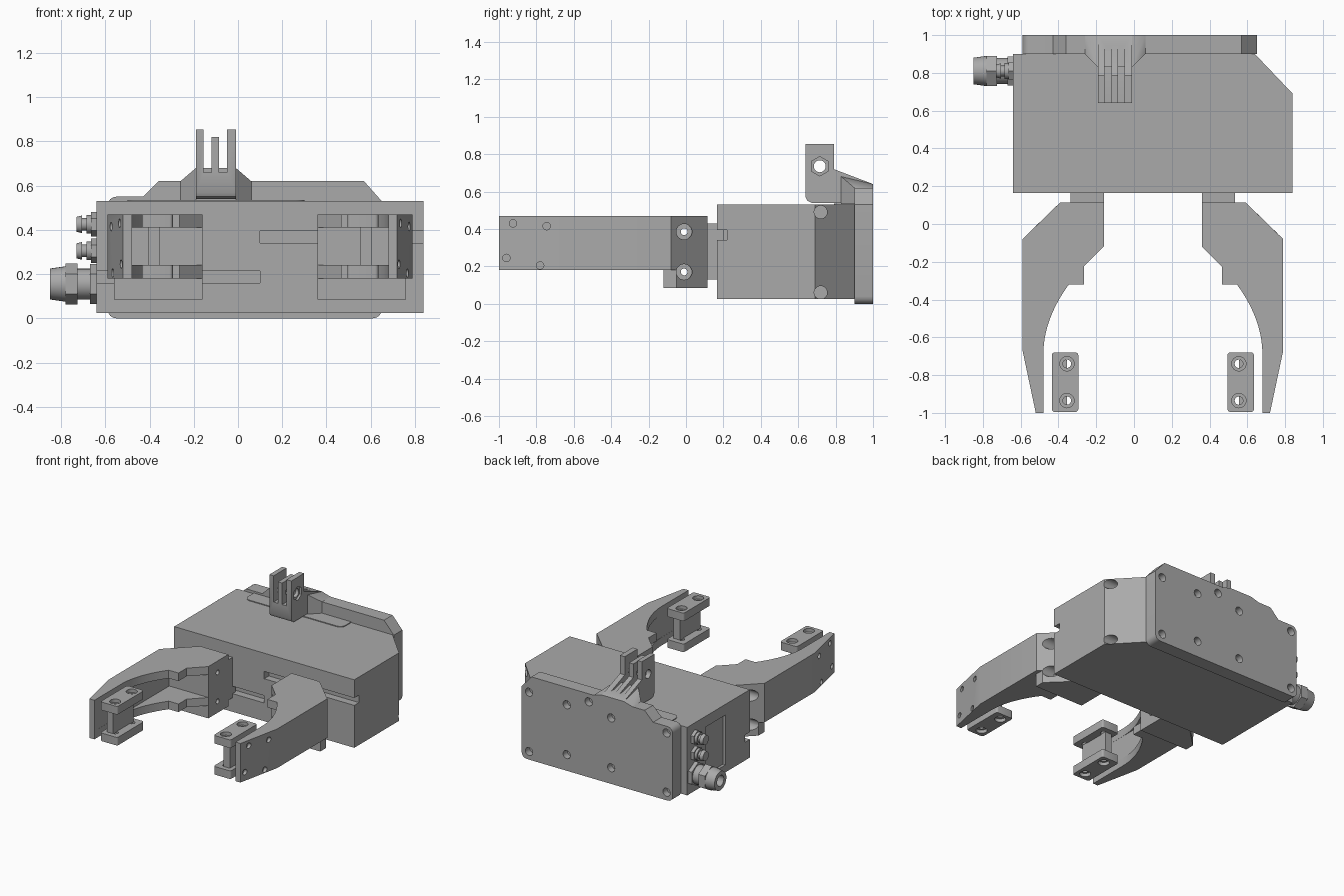
import bpy, bmesh, math
from mathutils import Vector, Matrix

if "Cube" in bpy.data.objects:
    bpy.data.objects.remove(bpy.data.objects["Cube"], do_unlink=True)

grey = bpy.data.materials.new("machine grey")
grey.use_nodes = True
grey.diffuse_color = (0.4, 0.4, 0.4, 1)
grey.node_tree.nodes["Principled BSDF"].inputs["Base Color"].default_value = (0.4, 0.4, 0.4, 1)


def finish(name, bm):
    bmesh.ops.recalc_face_normals(bm, faces=bm.faces)
    mesh = bpy.data.meshes.new(name)
    bm.to_mesh(mesh)
    bm.free()
    mesh.materials.append(grey)
    ob = bpy.data.objects.new(name, mesh)
    bpy.context.collection.objects.link(ob)
    return ob


def prism(name, pts, lo, hi, axis="z"):
    """Extrude a flat outline along an axis."""
    place = {"x": lambda a, b, h: (h, a, b),
             "y": lambda a, b, h: (a, h, b),
             "z": lambda a, b, h: (a, b, h)}[axis]
    bm = bmesh.new()
    low = [bm.verts.new(place(a, b, lo)) for a, b in pts]
    high = [bm.verts.new(place(a, b, hi)) for a, b in pts]
    bm.faces.new(low)
    bm.faces.new(high)
    for i in range(len(pts)):
        j = (i + 1) % len(pts)
        bm.faces.new((low[i], low[j], high[j], high[i]))
    return finish(name, bm)


def box(name, x, y, z):
    return prism(name, [(x[0], y[0]), (x[1], y[0]), (x[1], y[1]), (x[0], y[1])], *z)


def rod(name, start, end, r, sides=24, r2=None):
    a, b = Vector(start), Vector(end)
    turn = (b - a).to_track_quat("Z", "Y").to_matrix().to_4x4()
    bm = bmesh.new()
    bmesh.ops.create_cone(bm, cap_ends=True, segments=sides, radius1=r,
                          radius2=r if r2 is None else r2, depth=(b - a).length,
                          matrix=Matrix.Translation((a + b) / 2) @ turn)
    return finish(name, bm)


def activate(ob):
    bpy.ops.object.select_all(action="DESELECT")
    ob.select_set(True)
    bpy.context.view_layer.objects.active = ob


def cut(ob, *cutters):
    for c in cutters:
        activate(ob)
        m = ob.modifiers.new("cut", "BOOLEAN")
        m.operation, m.solver, m.object = "DIFFERENCE", "EXACT", c
        bpy.ops.object.modifier_apply(modifier=m.name)
        bpy.data.objects.remove(c, do_unlink=True)


def round_edges(ob, width, direction, test=lambda p: True):
    """Round the edges that run along one direction."""
    bm = bmesh.new()
    bm.from_mesh(ob.data)
    d = Vector(direction)
    edges = [e for e in bm.edges
             if abs((e.verts[1].co - e.verts[0].co).normalized().dot(d)) > 0.99
             and test((e.verts[0].co + e.verts[1].co) / 2)]
    bmesh.ops.bevel(bm, geom=edges, offset=width, segments=4, profile=0.5, affect="EDGES")
    bm.to_mesh(ob.data)
    bm.free()


def mirrored(ob, name):
    """Copy a jaw part to the other side of the jaw centre at x = 0.1."""
    mesh = ob.data.copy()
    mesh.transform(Matrix.Translation((0.2, 0, 0)) @ Matrix.Scale(-1, 4, (1, 0, 0)))
    mesh.flip_normals()
    other = bpy.data.objects.new(name, mesh)
    bpy.context.collection.objects.link(other)


# Housing with a chamfered corner, rack slots, side recess and screw holes
housing = prism("housing", [(-0.64, 0.165), (0.84, 0.165), (0.84, 0.69), (0.64, 0.9), (-0.64, 0.9)],
                0.025, 0.53)
cut(housing,
    box("cutter", (-0.7, 0.1), (0.1, 0.22), (0.16, 0.215)),
    box("cutter", (0.1, 0.9), (0.1, 0.22), (0.34, 0.395)),
    box("cutter", (-0.7, -0.62), (0.45, 0.68), (0.08, 0.45)),
    *[rod("cutter", (0.72, 0.72, z), (0.95, 0.72, z), 0.035) for z in (0.06, 0.49)])

# Back plate with stepped top edge and recessed holes
plate = prism("back_plate", [(-0.59, 0), (0.65, 0), (0.65, 0.53), (0.57, 0.62),
                             (-0.36, 0.62), (-0.43, 0.55), (-0.59, 0.55)], 0.9, 1.0, "y")
round_edges(plate, 0.04, (0, 1, 0), lambda p: p.z < 0.1 or p.x < -0.5)
holes = [(x, z) for x in (-0.54, 0.59) for z in (0.06, 0.5)]
holes += [(x, z) for x in (-0.085, 0.28) for z in (0.12, 0.49)] + [(0.1, 0.56)]
cut(plate, *[rod("cutter", (x, 0.95, z), (x, 1.05, z), 0.03) for x, z in holes])
tongue = box("top_tongue", (-0.5, 0.3), (0.79, 0.91), (0.52, 0.536))
round_edges(tongue, 0.04, (0, 0, 1), lambda p: p.y < 0.85)

# Three-pronged mount on top
mount = prism("mount_bracket", [(0.64, 0.57), (0.65, 0.55), (0.67, 0.54), (1, 0.54), (1, 0.64),
                                (0.79, 0.72), (0.79, 0.855), (0.64, 0.855)], -0.19, -0.01, "x")
cut(mount,
    box("cutter", (-0.155, -0.12), (0.6, 1.1), (0.66, 1)),
    box("cutter", (-0.085, -0.05), (0.6, 1.1), (0.66, 1)),
    box("cutter", (-0.13, -0.075), (0.6, 0.8), (0.82, 1)),
    rod("cutter", (-0.3, 0.715, 0.735), (0.1, 0.715, 0.735), 0.032),
    rod("cutter", (-0.025, 0.715, 0.735), (0.1, 0.715, 0.735), 0.052, 6))

# Flared foot joining the mount to the plate
bm = bmesh.new()
for side in (-1, 1):
    for w, y, z in ((0.16, 0.9, 0.53), (0.16, 0.9, 0.62), (0.09, 0.83, 0.53), (0.09, 0.83, 0.68),
                    (0.16, 1, 0.53), (0.16, 1, 0.62), (0.09, 1, 0.64)):
        bm.verts.new((-0.1 + side * w, y, z))
bmesh.ops.convex_hull(bm, input=bm.verts)
finish("mount_foot", bm)

# Finger: outline with a curved inner edge, hollowed between two flanges
curve = [(-0.48 + 0.135 * (i / 10) ** 2, -0.69 + 0.037 * i) for i in range(10, -1, -1)]
finger = prism("right_finger", [(-0.39, 0.115), (-0.16, 0.115), (-0.16, -0.12), (-0.265, -0.225),
                                (-0.265, -0.32)] + curve +
               [(-0.48, -1), (-0.52, -1), (-0.59, -0.67), (-0.59, -0.08)], 0.18, 0.47)
base = prism("right_finger_base", [(-0.39, 0.115), (-0.16, 0.115), (-0.16, -0.12),
                                   (-0.56, -0.12), (-0.56, -0.05)], 0.085, 0.18)
cut(finger, box("cutter", (-0.481, -0.1), (-0.95, -0.12), (0.24, 0.41)))
for y, z in ((-0.925, 0.43), (-0.745, 0.415), (-0.96, 0.245), (-0.78, 0.205)):
    x = -0.59 + 0.07 * (-0.67 - y) / 0.33
    cut(finger, rod("cutter", (x - 0.05, y, z), (x + 0.02, y, z), 0.02, 16))
for part in (finger, base):
    for z in (0.17, 0.385):
        cut(part, rod("cutter", (-0.75, -0.01, z), (-0.46, -0.01, z), 0.042),
            rod("cutter", (-0.75, -0.01, z), (-0.1, -0.01, z), 0.018))
carriage = box("right_carriage", (-0.335, -0.16), (0.1, 0.2), (0.13, 0.43))

# Fingertip pad: two drilled flanges joined by a web
flanges = []
for label, z0, z1, outer in (("upper", 0.41, 0.47, 0.47), ("lower", 0.18, 0.24, 0.18)):
    flange = box(f"right_pad_{label}_flange", (-0.435, -0.295), (-0.995, -0.68), (z0, z1))
    round_edges(flange, 0.015, (0, 0, 1))
    for y in (-0.74, -0.935):
        cut(flange, rod("cutter", (-0.355, y, 0.1), (-0.355, y, 0.6), 0.022),
            rod("cutter", (-0.355, y, outer - 0.025), (-0.355, y, outer + 0.025), 0.038))
    flanges.append(flange)
web = box("right_pad_web", (-0.405, -0.355), (-0.96, -0.72), (0.235, 0.415))

for part in (finger, base, carriage, web, *flanges):
    mirrored(part, part.name.replace("right", "left"))


# Cable gland and two small sockets on the side
def fitting(name, z, rings):
    for i, (x0, x1, r0, r1, sides) in enumerate(rings):
        rod(f"{name}_{i + 1}", (x0, 0.81, z), (x1, 0.81, z), r0, sides, r1)


fitting("cable_gland", 0.155, [(-0.63, -0.67, 0.09, 0.09, 6), (-0.67, -0.725, 0.07, 0.07, 24),
                               (-0.725, -0.78, 0.092, 0.092, 6)])
cap = rod("gland_cap", (-0.78, 0.81, 0.155), (-0.85, 0.81, 0.155), 0.08, 32, 0.07)
cut(cap, rod("cutter", (-0.8, 0.81, 0.155), (-0.9, 0.81, 0.155), 0.04))
for name, z in (("lower_socket", 0.305), ("upper_socket", 0.425)):
    fitting(name, z, [(-0.63, -0.665, 0.055, 0.055, 6), (-0.665, -0.685, 0.042, 0.042, 24),
                      (-0.685, -0.705, 0.028, 0.028, 24), (-0.705, -0.73, 0.04, 0.034, 24)])

# Smooth the round walls, keep the edges sharp
bpy.ops.object.select_all(action="SELECT")
bpy.context.view_layer.objects.active = housing
for ob in bpy.context.selected_objects:
    ob.select_set(ob.type == "MESH")
bpy.ops.object.shade_smooth_by_angle(angle=math.radians(30))
